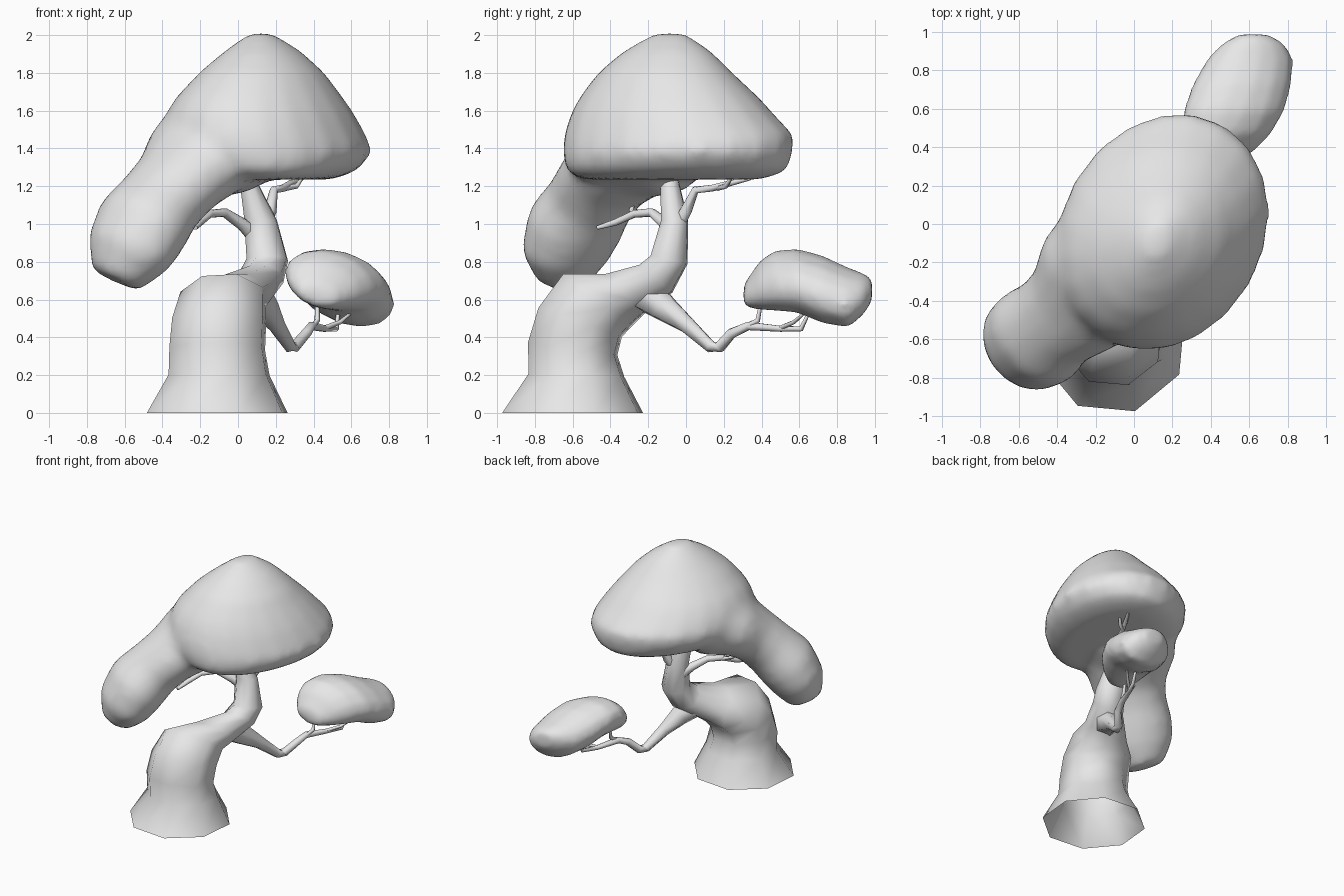
import bpy, bmesh, math
from mathutils import Vector

cube = bpy.data.objects.get("Cube")
if cube:
    bpy.data.objects.remove(cube, do_unlink=True)

grey = bpy.data.materials.new("plain_grey")
grey.use_nodes = True
grey.diffuse_color = (0.8, 0.8, 0.8, 1)
grey.node_tree.nodes["Principled BSDF"].inputs["Base Color"].default_value = (0.8, 0.8, 0.8, 1)

UP, BACK, SIDE = Vector((0, 0, 1)), Vector((0, 1, 0)), Vector((1, 0, 0))
DIAGONAL = Vector((1, -1, 0)).normalized()


def loft(bm, rows, sides=8, normal=None, tilts=None, ref=SIDE, skew=0.0,
         phase=0.0, open_base=False):
    """Skin elliptical sections (x, y, z, radius_a, radius_b) into a tube."""
    centres = [Vector(r[:3]) for r in rows]
    rings = []
    for i, row in enumerate(rows):
        t = normal or centres[min(i + 1, len(rows) - 1)] - centres[max(i - 1, 0)]
        if tilts:
            lean = math.radians(tilts[i])
            t = BACK * math.sin(lean) + UP * math.cos(lean)
        t = t.normalized()
        u = (ref - t * t.dot(ref)).normalized()
        v = t.cross(u)
        ring = []
        for k in range(sides):
            a = phase + math.tau * k / sides
            ring.append(bm.verts.new(centres[i] + u * row[3] * math.cos(a)
                                     + v * row[4] * math.sin(a + skew)))
        rings.append(ring)
    for low, high in zip(rings, rings[1:]):
        for k in range(sides):
            n = (k + 1) % sides
            bm.faces.new((low[k], low[n], high[n], high[k]))
    if not open_base:
        bm.faces.new(rings[0][::-1])
    bm.faces.new(rings[-1])


def finish(name, bm):
    bmesh.ops.recalc_face_normals(bm, faces=bm.faces)
    mesh = bpy.data.meshes.new(name)
    bm.to_mesh(mesh)
    bm.free()
    mesh.materials.append(grey)
    obj = bpy.data.objects.new(name, mesh)
    bpy.context.collection.objects.link(obj)
    bpy.ops.object.select_all(action='DESELECT')
    obj.select_set(True)
    bpy.context.view_layer.objects.active = obj
    bpy.ops.object.shade_smooth_by_angle(angle=math.radians(80))
    return obj


def blend(obj, voxel, repeats):
    """Fuse overlapping volumes into one soft skin."""
    remesh = obj.modifiers.new("fuse", 'REMESH')
    remesh.mode = 'VOXEL'
    remesh.voxel_size = voxel
    remesh.use_smooth_shade = True
    smooth = obj.modifiers.new("soften", 'SMOOTH')
    smooth.iterations = repeats


def branches(name, paths):
    bm = bmesh.new()
    for path in paths:
        loft(bm, [p + (p[3],) for p in path], sides=6)
    return finish(name, bm)


# Trunk: flared open foot, bend towards the back, then a tapering upper stem
bm = bmesh.new()
loft(bm, [(-.11, -.60, 0, .39, .39), (-.10, -.58, .20, .28, .265),
          (-.11, -.60, .34, .265, .25), (-.10, -.56, .48, .26, .245),
          (-.08, -.465, .60, .235, .24), (.0, -.325, .63, .18, .155),
          (.12, -.16, .71, .125, .12), (.155, -.09, .81, .115, .105),
          (.12, -.06, 1.02, .09, .075), (.05, -.09, 1.24, .045, .05),
          (.03, -.10, 1.36, .03, .03)],
     tilts=(0, 2, 8, 19, 36, 45, 40, 12, 0, -6, -6), phase=.3, open_base=True)
finish("trunk", bm)

# Low branch that dips and carries the small foliage pad
branches("low_branch", [
    [(.07, -.22, .64, .11), (.14, -.12, .56, .08), (.20, 0, .47, .05),
     (.275, .13, .35, .035), (.30, .18, .35, .033), (.36, .24, .42, .03),
     (.39, .33, .46, .025), (.46, .50, .445, .018), (.52, .61, .445, .015),
     (.53, .65, .53, .01)],
    [(.38, .29, .44, .02), (.42, .38, .49, .015), (.42, .40, .60, .01)],
    [(.46, .50, .45, .014), (.54, .57, .48, .012), (.60, .63, .53, .008)],
])

# Thin branches below the crown
branches("front_branch", [
    [(.08, -.06, .95, .05), (.02, -.11, 1.0, .035), (-.07, -.18, 1.06, .025),
     (-.15, -.27, 1.055, .022), (-.20, -.37, 1.01, .02), (-.225, -.47, .98, .012)],
    [(-.15, -.26, 1.05, .018), (-.22, -.29, 1.07, .014), (-.26, -.27, 1.14, .008)],
])
branches("back_branch", [
    [(.13, -.05, .98, .04), (.17, 0, 1.07, .035), (.19, .05, 1.18, .022),
     (.24, .14, 1.19, .02), (.28, .23, 1.215, .018), (.34, .34, 1.24, .01)],
    [(.25, .17, 1.19, .016), (.31, .21, 1.20, .014), (.35, .25, 1.26, .008)],
])

# Crown: broad dome given as spans per height
spans = [(1.235, -.10, .50, -.56, .40), (1.28, -.25, .63, -.64, .54),
         (1.38, -.40, .715, -.66, .57), (1.47, -.41, .68, -.65, .575),
         (1.57, -.39, .625, -.62, .48), (1.66, -.34, .565, -.575, .40),
         (1.80, -.21, .46, -.47, .25), (1.91, -.08, .34, -.34, .14),
         (1.975, .01, .24, -.23, .05), (2.01, .06, .18, -.17, .0)]
bm = bmesh.new()
loft(bm, [((x0 + x1) / 2, (y0 + y1) / 2, z, (x1 - x0) / 2, (y1 - y0) / 2)
          for z, x0, x1, y0, y1 in spans], sides=20, normal=UP, skew=.17)

# Drooping lobe: distance along the diagonal, offset across it, height, radii
lobe = [(-.14, .05, 1.44, .36, .30), (-.36, .08, 1.36, .36, .25),
        (-.53, .09, 1.23, .29, .21), (-.65, .07, 1.12, .26, .215),
        (-.77, .06, 1.0, .285, .235), (-.86, .04, .85, .265, .21),
        (-.92, .0, .70, .15, .13)]
half = math.sqrt(.5)
loft(bm, [((s + r) * half, (s - r) * half, z, a, b) for s, r, z, a, b in lobe],
     sides=14, ref=DIAGONAL)
blend(finish("crown", bm), .035, 9)

# Small foliage pad at the back
bm = bmesh.new()
loft(bm, [(.42, .305, .62, .10, .06), (.45, .39, .675, .19, .13),
          (.48, .47, .70, .235, .16), (.52, .59, .70, .265, .17),
          (.56, .72, .655, .26, .18), (.605, .86, .61, .225, .16),
          (.62, .94, .63, .16, .11), (.62, .985, .65, .08, .06)],
     sides=14, normal=BACK, skew=.25)
blend(finish("small_foliage", bm), .025, 5)
